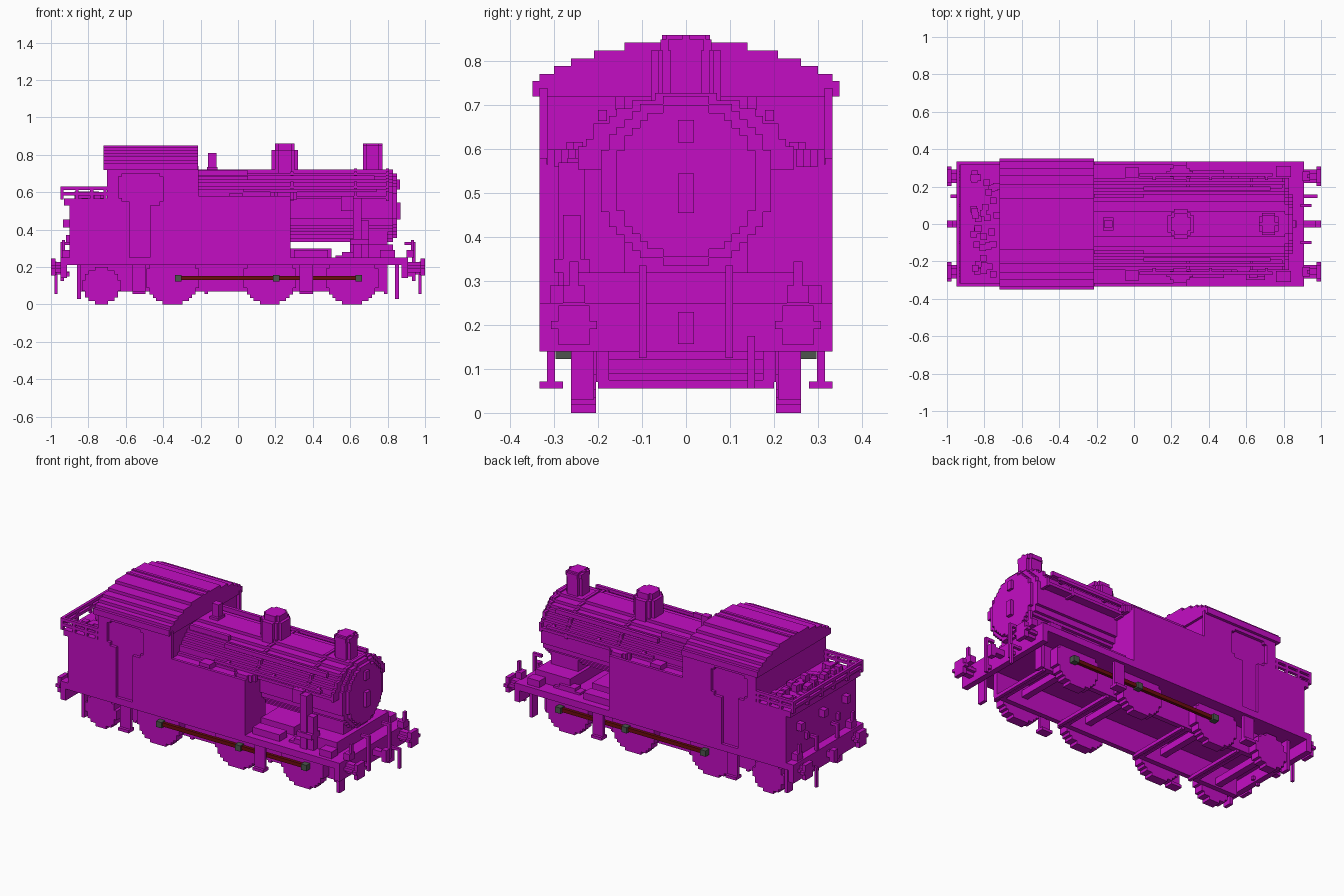
import bpy, bmesh, math, random
from mathutils import Vector

if "Cube" in bpy.data.objects:
    bpy.data.objects.remove(bpy.data.objects["Cube"], do_unlink=True)

U = 2 / 114  # block size


def material(name, rgb):
    m = bpy.data.materials.new(name)
    m.use_nodes = True
    m.diffuse_color = (*rgb, 1)
    m.node_tree.nodes["Principled BSDF"].inputs["Base Color"].default_value = (*rgb, 1)
    return m


MAGENTA = material("magenta", (0.55, 0.004, 0.55))
RED = material("dark red", (0.15, 0.004, 0.004))
GREY = material("green grey", (0.075, 0.09, 0.075))


def finish(name, bm, mat):
    bmesh.ops.recalc_face_normals(bm, faces=bm.faces)
    me = bpy.data.meshes.new(name)
    bm.to_mesh(me)
    bm.free()
    me.materials.append(mat)
    ob = bpy.data.objects.new(name, me)
    bpy.context.collection.objects.link(ob)
    return ob


def boxes(name, items, mirror=False, mat=MAGENTA):
    """One object from (x0, x1, y0, y1, z0, z1) blocks, optionally mirrored in y."""
    bm = bmesh.new()
    if mirror:
        items = items + [(a, b, -d, -c, e, f) for a, b, c, d, e, f in items]
    for a, b, c, d, e, f in items:
        vs = bmesh.ops.create_cube(bm, size=1)["verts"]
        for v in vs:
            v.co = Vector(((a + b) / 2 + v.co.x * (b - a),
                           (c + d) / 2 + v.co.y * (d - c),
                           (e + f) / 2 + v.co.z * (f - e)))
    return finish(name, bm, mat)


def prism(name, pts, axis, a0, a1, mat=MAGENTA):
    """Extrude a 2D outline along an axis from a0 to a1."""
    place = {"x": lambda u, v: (a0, u, v), "y": lambda u, v: (u, a0, v),
             "z": lambda u, v: (u, v, a0)}[axis]
    bm = bmesh.new()
    face = bm.faces.new([bm.verts.new(place(u, v)) for u, v in pts])
    out = bmesh.ops.extrude_face_region(bm, geom=[face], use_keep_orig=True)["geom"]
    for v in out:
        if isinstance(v, bmesh.types.BMVert):
            v.co["xyz".index(axis)] = a1
    return finish(name, bm, mat)


def stepped(cu, cv, ru, rv, vmin=-9):
    """Blocky ellipse outline."""
    n = max(2, round(2 * rv / U))
    h = 2 * rv / n
    right = []
    for i in range(n):
        v0 = cv - rv + i * h
        if v0 < vmin - h / 2:
            continue
        t = (v0 + h / 2 - cv) / rv
        w = max(U / 2, round(ru * math.sqrt(1 - t * t) / U) * U)
        if right and abs(right[-1][0] - w) < 1e-6:
            right[-1] = (w, v0 + h)
        else:
            right += [(w, v0), (w, v0 + h)]
    return [(cu + w, v) for w, v in right] + [(cu - w, v) for w, v in reversed(right)]


def arch(steps, base):
    """Symmetric stepped arch from (half width, top height) pairs, widest first."""
    right, z = [], base
    for w, top in steps:
        right += [(w, z), (w, top)]
        z = top
    return right + [(-w, v) for w, v in reversed(right)]


# Running plate, buffer beams and inner frames
boxes("running_plate", [(-.95, .91, -.333, .333, .21, .25)])
boxes("buffer_beams", [(.875, .91, -.333, .333, .14, .25), (-.95, -.915, -.333, .333, .14, .25)])
boxes("inner_frames", [(-.86, .80, .175, .205, .07, .21)], True)
boxes("guard_irons", [(s * .85 - .01, s * .85 + .01, .21, .262, .03, .21) for s in (1, -1)], True)

# Wheels, axles and brake beams
for label, x, r in (("trailing", -.73, .10), ("rear", -.35, .14), ("middle", .17, .14), ("leading", .61, .14)):
    for side, s in (("left", 1), ("right", -1)):
        prism(f"{label}_wheel_{side}", stepped(x, r, r, r), "y", s * .205, s * .262)
    boxes(f"{label}_axle", [(x - .02, x + .02, -.21, .21, r - .02, r + .02),
                            (x + .13, x + .15, -.2, .2, .07, .09),
                            (x + .17, x + .19, -.2, .2, .055, .075)])

# Coupling rods with crank pins
boxes("coupling_rods", [(-.32, .65, .267, .285, .13, .152)], True, RED)
boxes("crank_pins", [(x - .018, x + .018, .262, .297, .123, .158) for x in (-.32, .205, .645)], True, GREY)

# Hanging footsteps
boxes("footsteps", [(x - .035, x + .035, .298, .316, .07, .21) for x in (-.53, .365)] +
      [(x - .035, x + .035, .28, .333, .055, .072) for x in (-.53, .365)], True)

# Cab with recessed doors and windows
ROOF = [(.35, .755), (.333, .772), (.30, .79), (.262, .807), (.21, .825), (.14, .843)]
CAB = [(.315, .755)] + [(w - U, z - U) for w, z in ROOF[2:]]
prism("cab_core", arch(CAB, .25), "x", -.70, -.23)
boxes("cab_side_panels", [
    (-.70, -.64, .315, .333, .25, .74), (-.40, -.21, .315, .333, .25, .74),
    (-.64, -.40, .315, .333, .70, .74),
    (-.64, -.58, .315, .333, .25, .55), (-.47, -.40, .315, .333, .25, .53),
    (-.64, -.62, .315, .333, .55, .57), (-.64, -.62, .315, .333, .685, .70),
    (-.42, -.40, .315, .333, .53, .55), (-.42, -.40, .315, .333, .685, .70)], True)
prism("cab_roof", arch(ROOF, .72), "x", -.72, -.215).scale.z = 1
boxes("cab_roof_ribs", [(-.72, -.215, y, y + U, .825, .85) for y in (-.035, .0175)])

# Bunker, coal and rails
boxes("bunker", [(-.90, -.70, -.333, .333, .25, .565), (-.93, -.90, -.333, .333, .53, .565)])
random.seed(4)
coal = []
for i in range(55):
    x, y = random.uniform(-.88, -.75), random.uniform(-.29, .27)
    coal.append((x, x + 2 * U, y, y + 2 * U, .56, .57 + U * random.randint(0, 2)))
boxes("coal", coal)
rails = []
for z in (.583, .613):
    rails += [(-.95, -.70, .315, .333, z, z + U), (-.95, -.933, 0, .333, z, z + U)]
rails += [(x, x + U, .315, .333, .56, .63) for x in (-.95, -.87, -.79, -.72)]
rails += [(-.95, -.933, y, y + U, .56, .63) for y in (.05, .18)]
boxes("bunker_rails", rails, True)
boxes("bunker_lamp_irons", [(-.935, -.90, .20, .235, .41, .455), (-.92, -.90, .14, .16, .33, .37)], True)
boxes("bunker_centre_iron", [(-.935, -.90, -.018, .018, .41, .455)])

# Side tanks with filler lids
boxes("side_tanks", [(-.23, .28, .14, .333, .25, .565), (-.23, .28, .316, .333, .565, .58)], True)
for side, s in (("left", 1), ("right", -1)):
    prism(f"filler_lid_{side}", stepped(.245, s * .275, .065, .04), "z", .56, .60)
    prism(f"tank_vent_{side}", stepped(-.01, s * .275, .04, .03), "z", .56, .595)

# Boiler, wider upper cladding, bands and smokebox
prism("boiler", stepped(0, .528, .195, .193), "x", -.23, .80)
prism("boiler_cladding", stepped(0, .528, .247, .193, .56), "x", -.23, .80)
prism("smokebox_rim", stepped(0, .528, .195, .193), "x", .80, .83)
prism("smokebox_door", stepped(0, .528, .16, .172), "x", .83, .85)
for i, x in enumerate((.28, .62, .79)):
    prism(f"boiler_band_{i + 1}", stepped(0, .528, .255, .2, .56), "x", x, x + U)
boxes("door_handle", [(.85, .87, -.018, .018, .455, .545), (.85, .865, -.018, .018, .615, .667)])
boxes("boiler_handrails", [(.03, .74, .255, .272, .60, .617)] +
      [(x, x + U, .235, .272, .60, .617) for x in (.1, .4, .7)], True)
boxes("boiler_pipes", [(-.21, .05, .14, .16, .69, .72), (.05, .73, .18, .20, .665, .69)], True)

# Saddle and fittings on the running plate
boxes("smokebox_saddle", [(.60, .83, -.245, .245, .25, .32), (.62, .80, -.14, .14, .32, .42),
                          (.28, .50, -.18, .18, .25, .30)])
boxes("pump", [(.615, .66, -.29, -.23, .25, .57), (.66, .70, -.28, -.24, .25, .45),
               (.55, .62, -.27, -.235, .50, .58), (.60, .70, -.30, -.22, .32, .35)])
boxes("plate_boxes", [(.30, .48, .22, .29, .25, .29), (.76, .84, .25, .31, .25, .29)], True)

# Chimney, dome and whistle
prism("chimney", stepped(.72, 0, .053, .053), "z", .70, .825)
prism("chimney_cap", stepped(.72, 0, .058, .058), "z", .825, .85)
prism("chimney_lip", stepped(.72, 0, .045, .045), "z", .85, .86)
prism("dome", stepped(.25, 0, .075, .08), "z", .70, .825)
prism("dome_top", stepped(.25, 0, .053, .055), "z", .825, .86)
boxes("whistle", [(-.165, -.11, -.035, .035, .71, .735), (-.16, -.115, -.02, .02, .735, .81)])

# Buffers, couplings, hoses and lamp irons at both ends
for end, s, beam in (("front", 1, .91), ("rear", -1, .95)):
    for side, t in (("left", 1), ("right", -1)):
        prism(f"{end}_buffer_stem_{side}", stepped(t * .255, .20, .028, .028), "x", s * (beam - .02), s * .98)
        prism(f"{end}_buffer_head_{side}", stepped(t * .255, .20, .045, .045), "x", s * .975, s)

    def bar(a, b, *rest):
        return (min(s * a, s * b), max(s * a, s * b), *rest)
    boxes(f"{end}_coupling", [bar(beam - .02, 1, -.018, .018, .18, .215),
                              bar(.97, 1, -.018, .018, .157, .23)])
    boxes(f"{end}_hoses", [bar(.93, .948, .09, .107, .125, .335), bar(.89, .948, .09, .107, .318, .335),
                           bar(.90, .948, .09, .107, .15, .17)], True)
    boxes(f"{end}_drop_hose", [bar(.965, .98, .14, .157, .055, .175), bar(.90, .98, .14, .157, .16, .175)])
    boxes(f"{end}_lamp_irons", [bar(.90, .94, .23, .28, .25, .29), bar(.925, .94, .245, .265, .25, .345)], True)
